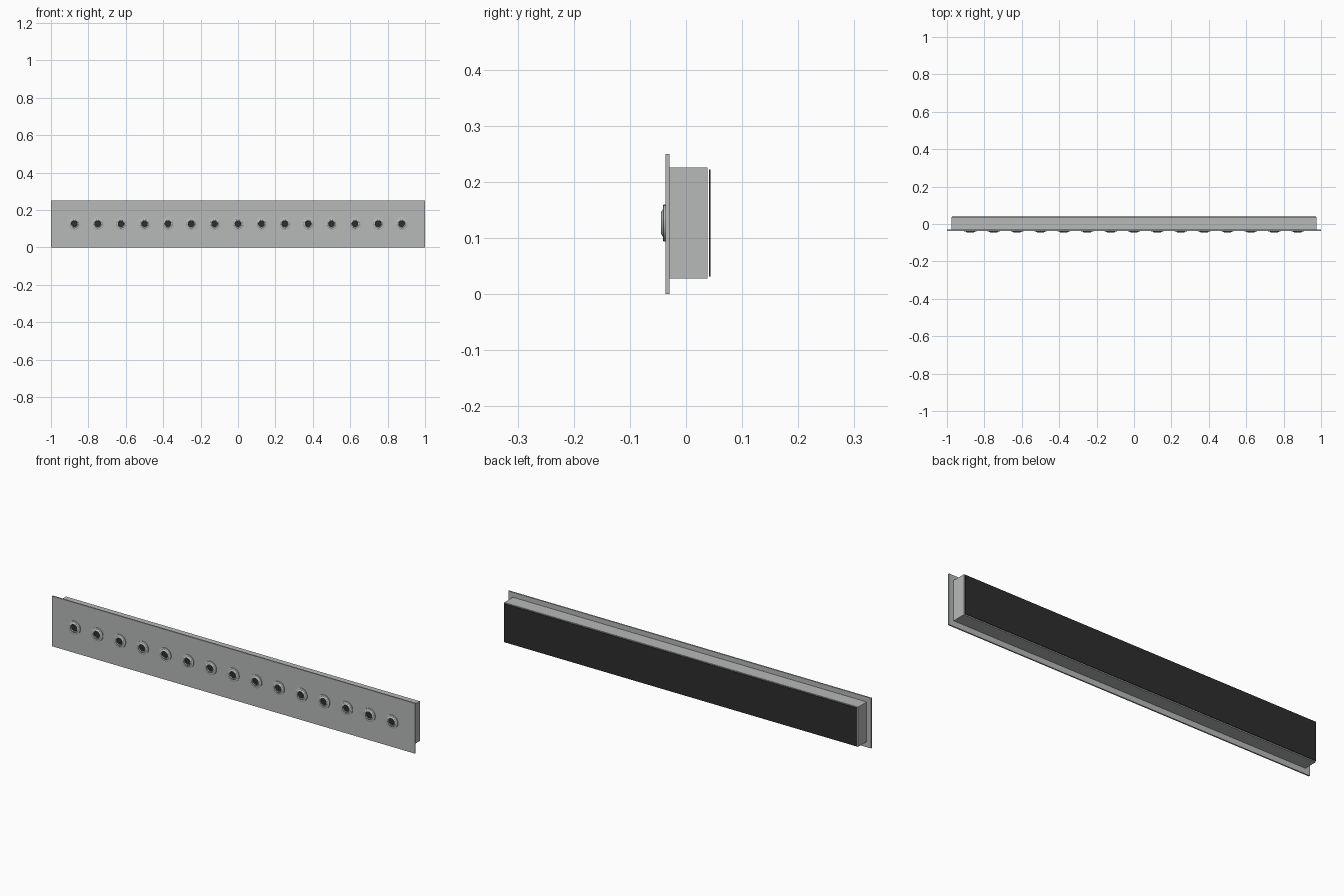
import bpy, bmesh, math

if "Cube" in bpy.data.objects:
    bpy.data.objects.remove(bpy.data.objects["Cube"])


def material(name, rgb):
    m = bpy.data.materials.new(name)
    m.diffuse_color = (*rgb, 1)
    m.use_nodes = True
    m.node_tree.nodes["Principled BSDF"].inputs["Base Color"].default_value = m.diffuse_color
    return m


GREY = material("light_grey_metal", (0.47, 0.49, 0.48))
BLACK = material("matt_black", (0.027, 0.027, 0.027))


def finish(name, bm, mats):
    bmesh.ops.recalc_face_normals(bm, faces=bm.faces)
    me = bpy.data.meshes.new(name)
    bm.to_mesh(me)
    bm.free()
    for m in mats:
        me.materials.append(m)
    ob = bpy.data.objects.new(name, me)
    bpy.context.collection.objects.link(ob)
    return ob


def box(name, x, y0, y1, z0, z1, mat):
    """Box spanning -x..x, y0..y1, z0..z1."""
    bm = bmesh.new()
    bmesh.ops.create_cube(bm, size=1)
    for v in bm.verts:
        v.co = (v.co.x * 2 * x,
                (y0 + y1) / 2 + v.co.y * (y1 - y0),
                (z0 + z1) / 2 + v.co.z * (z1 - z0))
    return finish(name, bm, [mat])


# Front face plate, duct body and black back panel
box("front_plate", 1.0, -0.0365, -0.0295, 0.0, 0.25, GREY)
box("duct_body", 0.975, -0.0295, 0.0385, 0.0275, 0.2255, GREY)
box("back_panel", 0.972, 0.041, 0.044, 0.031, 0.222, BLACK)

# Nozzle profile as (radius, y): flange, rounded dome, recessed bore
PROFILE = [(0.033, -0.0364), (0.033, -0.0402), (0.031, -0.041),
           (0.0245, -0.041), (0.0225, -0.0425), (0.0205, -0.0437),
           (0.0185, -0.0445), (0.0175, -0.0445), (0.0165, -0.0385)]
SIDES = 32


def nozzle_mesh():
    bm = bmesh.new()
    rings = [[bm.verts.new((r * math.cos(2 * math.pi * i / SIDES), y,
                            r * math.sin(2 * math.pi * i / SIDES)))
              for i in range(SIDES)] for r, y in PROFILE]
    for a, b in zip(rings, rings[1:]):
        for i in range(SIDES):
            j = (i + 1) % SIDES
            bm.faces.new((a[i], a[j], b[j], b[i]))
    bm.faces.new(rings[0])
    # Dark opening at the bottom of the bore
    bm.faces.new(rings[-1]).material_index = 1
    return bm


# Row of fifteen nozzles sharing one mesh
first = finish("nozzle_1", nozzle_mesh(), [GREY, BLACK])
bpy.context.view_layer.objects.active = first
first.select_set(True)
bpy.ops.object.shade_smooth_by_angle(angle=math.radians(35))
for n in range(15):
    ob = first if n == 0 else bpy.data.objects.new(f"nozzle_{n + 1}", first.data)
    if n:
        bpy.context.collection.objects.link(ob)
    ob.location = (-0.875 + 0.125 * n, 0, 0.1265)
